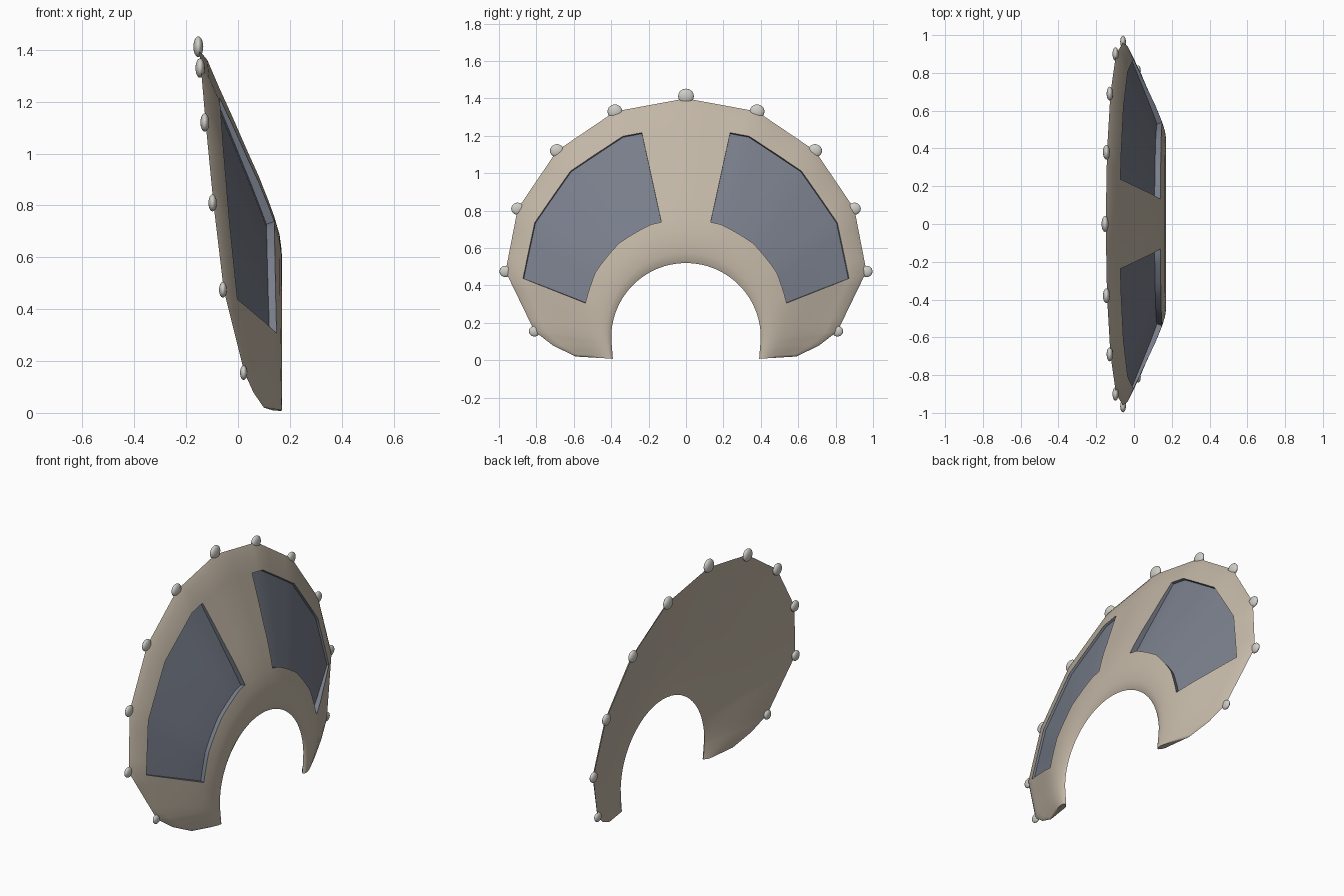
import bpy, bmesh, math

cube = bpy.data.objects.get("Cube")
if cube:
    bpy.data.objects.remove(cube)


def material(name, rgb):
    m = bpy.data.materials.new(name)
    m.use_nodes = True
    color = (*rgb, 1)
    m.diffuse_color = color
    m.node_tree.nodes["Principled BSDF"].inputs["Base Color"].default_value = color
    return m


TAN = material("tan", (0.54, 0.47, 0.38))
SLATE = material("slate", (0.19, 0.21, 0.26))
BONE = material("bone", (0.62, 0.61, 0.57))

# Half of the rim from the top down: y, z, x, and matching arch angle
RIM = [(0, 1.40, -0.15, 0), (0.38, 1.33, -0.143, 17), (0.69, 1.12, -0.125, 36),
       (0.90, 0.81, -0.095, 56), (0.965, 0.475, -0.055, 72),
       (0.81, 0.155, 0.025, 92), (0.71, 0.078, 0.06, 99), (0.59, 0.02, 0.10, 106)]
LAST = len(RIM) - 1
ARCH_R, ARCH_Z, RIDGE_X, BACK_X, BACK_T = 0.4, 0.12, 0.17, 0.135, 0.13
# Front profile: distance from arch to rim, and share of the fall from ridge to rim
FALL = [(0.12, 0.005), (0.19, 0.03), (0.27, 0.095), (0.34, 0.165), (0.45, 0.285),
        (0.55, 0.41), (0.7, 0.59), (0.84, 0.765), (0.955, 0.9), (1, 1)]
LIP = [(0, 0.157), (0.02, 0.165), (0.06, RIDGE_X)]
PANEL_T = (0.27, 0.84)
PANEL_S = (0.7, 4)


def rim_at(s):
    i = min(int(s), LAST - 1)
    return [a + (b - a) * (s - i) for a, b in zip(RIM[i], RIM[i + 1])]


def arch_at(angle):
    a = math.radians(min(angle, 90))
    drop = max(angle - 90, 0) * 0.007
    return ARCH_R * math.sin(a) - drop * 0.08, ARCH_Z + ARCH_R * math.cos(a) - drop


def back_x(t, rim_x):
    return BACK_X + (rim_x - BACK_X) * (t - BACK_T) / (1 - BACK_T)


def section(s, side):
    """Closed cross-section at one station, with the shell thickness at each point."""
    oy, oz, ox, angle = rim_at(s)
    iy, iz = arch_at(angle)
    # thin lip, front surface, then hollow back surface
    front = LIP + [(t, RIDGE_X + (ox - RIDGE_X) * g) for t, g in FALL]
    back = [(t, back_x(t, ox)) for t in (0.92, 0.7, 0.45, BACK_T)]
    return [((x, side * (iy + (oy - iy) * t), iz + (oz - iz) * t), x - back_x(t, ox))
            for t, x in front + back]


# Stations along the half rim, mirrored to the other side
half = [0, 0.35, 0.7, 0.85] + [i + f / 4 for i in range(1, LAST) for f in range(4)] + [LAST]
stations = [(s, -1) for s in reversed(half[1:])] + [(s, 1) for s in half]

bm = bmesh.new()
thickness = bm.verts.layers.float.new("thickness")
rings = []
for s, side in stations:
    ring = []
    for point, thick in section(s, side):
        v = bm.verts.new(point)
        v[thickness] = thick
        ring.append(v)
    rings.append(ring)

ts = [t for t, x in LIP + FALL]
panels = {-1: [], 1: []}
count = len(rings[0])
for (s0, d0), (s1, d1), a, b in zip(stations, stations[1:], rings, rings[1:]):
    for j in range(count):
        k = (j + 1) % count
        f = bm.faces.new((a[j], b[j], b[k], a[k]))
        in_s = PANEL_S[0] <= min(s0, s1) and max(s0, s1) <= PANEL_S[1]
        in_t = j + 1 < len(ts) and PANEL_T[0] <= ts[j] and ts[j + 1] <= PANEL_T[1]
        if in_s and in_t:
            panels[d0].append(f)
bm.faces.new(rings[0])
bm.faces.new(rings[-1])
bmesh.ops.recalc_face_normals(bm, faces=bm.faces[:])
bm.normal_update()

# Sunken slate windows, pushed in along the surface normals
for faces in panels.values():
    normals = {tuple(v.co): v.normal.copy() for f in faces for v in f.verts}
    made = bmesh.ops.extrude_face_region(bm, geom=faces)["geom"]
    floor = [v for v in made if isinstance(v, bmesh.types.BMVert)]
    for v in floor:
        n = normals[tuple(v.co)]
        v.co -= n * (0.68 * v[thickness] * max(n.x, 0))
    for f in {f for v in floor for f in v.link_faces}:
        f.material_index = 1
    # open the shell above the floor
    bmesh.ops.delete(bm, geom=[f for f in faces if f.is_valid], context="FACES")
bmesh.ops.recalc_face_normals(bm, faces=bm.faces[:])
# Crisp borders between the two colours
for e in bm.edges:
    if len({f.material_index for f in e.link_faces}) > 1:
        e.smooth = False

bm.verts.layers.float.remove(thickness)
mesh = bpy.data.meshes.new("shield")
bm.to_mesh(mesh)
bm.free()
mesh.materials.append(TAN)
mesh.materials.append(SLATE)
shield = bpy.data.objects.new("shield", mesh)
bpy.context.collection.objects.link(shield)
bpy.ops.object.select_all(action="DESELECT")
shield.select_set(True)
bpy.context.view_layer.objects.active = shield
bpy.ops.object.shade_smooth_by_angle(angle=math.radians(75), keep_sharp_edges=True)

# Bone knobs on the rim corners
for i, (y, z, x, angle) in enumerate(RIM[:6]):
    size = 0.042 - 0.0025 * i
    for side in ((1,) if i == 0 else (1, -1)):
        bpy.ops.mesh.primitive_uv_sphere_add(segments=20, ring_count=12, radius=1,
                                             location=(x - 0.003, side * y, z + 0.012 * (i == 0)))
        knob = bpy.context.object
        knob.name = f"rim_knob_{i}_{'left' if side < 0 else 'right'}"
        knob.scale = (0.019 - 0.001 * i, size, size * 0.95)
        knob.data.materials.append(BONE)
        bpy.ops.object.shade_smooth()
